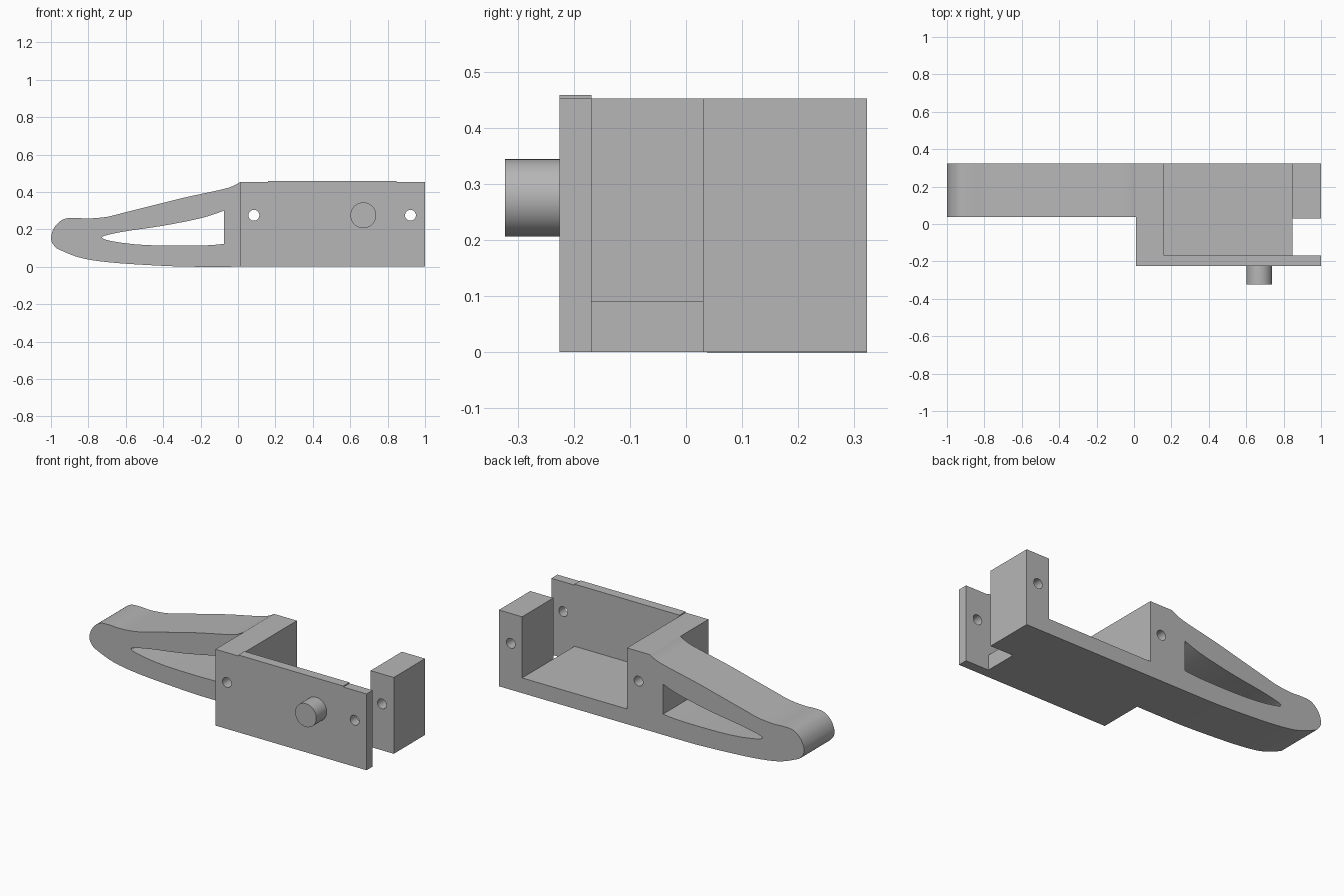
import bpy, bmesh, math
from mathutils import Vector

cube = bpy.data.objects.get("Cube")
if cube:
    bpy.data.objects.remove(cube, do_unlink=True)

grey = bpy.data.materials.new("plain_grey")
grey.use_nodes = True
grey.diffuse_color = (0.47, 0.47, 0.47, 1)
grey.node_tree.nodes["Principled BSDF"].inputs["Base Color"].default_value = grey.diffuse_color

FRONT, INNER, BACK = -0.225, -0.168, 0.323
LEFT, WALL, END, RIGHT = 0.01, 0.16, 0.848, 1.0
FLOOR, TOP, MID = 0.09, 0.452, 0.275


def prism(name, outline, axis, low, high):
    """Extrude a 2D outline along Y (outline in xz) or Z (outline in xy)."""
    bm = bmesh.new()
    place = (lambda a, b: (a, low, b)) if axis == "Y" else (lambda a, b: (a, b, low))
    face = bm.faces.new([bm.verts.new(place(a, b)) for a, b in outline])
    grown = bmesh.ops.extrude_face_region(bm, geom=[face])["geom"]
    shift = Vector((0, high - low, 0) if axis == "Y" else (0, 0, high - low))
    bmesh.ops.translate(bm, vec=shift, verts=[g for g in grown if isinstance(g, bmesh.types.BMVert)])
    bmesh.ops.recalc_face_normals(bm, faces=bm.faces)
    mesh = bpy.data.meshes.new(name)
    bm.to_mesh(mesh)
    bm.free()
    mesh.materials.append(grey)
    obj = bpy.data.objects.new(name, mesh)
    bpy.context.collection.objects.link(obj)
    return obj


def rect(x0, x1, y0, y1):
    return [(x0, y0), (x1, y0), (x1, y1), (x0, y1)]


def circle(x, z, r, n=40):
    return [(x + r * math.cos(math.tau * i / n), z + r * math.sin(math.tau * i / n)) for i in range(n)]


def spline(points, steps=4):
    """Smooth open curve through the points."""
    pts = [Vector(p) for p in points]
    pts = [pts[0]] + pts + [pts[-1]]
    out = []
    for a, b, c, d in zip(pts, pts[1:], pts[2:], pts[3:]):
        for i in range(steps):
            t = i / steps
            p = b + (c - a) * (t / 2) + (2 * a - 5 * b + 4 * c - d) * (t * t / 2) \
                + (3 * b - a - 3 * c + d) * (t ** 3 / 2)
            out.append(tuple(p))
    return out + [tuple(pts[-1])]


def activate(obj):
    bpy.ops.object.select_all(action="DESELECT")
    obj.select_set(True)
    bpy.context.view_layer.objects.active = obj


def cut(obj, cutter):
    mod = obj.modifiers.new("cut", "BOOLEAN")
    mod.operation, mod.solver, mod.object = "DIFFERENCE", "EXACT", cutter
    activate(obj)
    bpy.ops.object.modifier_apply(modifier=mod.name)
    bpy.data.objects.remove(cutter, do_unlink=True)


def smooth(obj):
    activate(obj)
    bpy.ops.object.shade_smooth_by_angle(angle=math.radians(25))


# Housing: notched footprint, open pocket and two through holes
housing = prism("housing", [(LEFT, FRONT), (RIGHT, FRONT), (RIGHT, INNER), (END, INNER),
                            (END, 0.03), (RIGHT, 0.03), (RIGHT, BACK), (LEFT, BACK)], "Z", 0, TOP)
cut(housing, prism("pocket_cutter", rect(WALL, END, INNER, 0.5), "Z", FLOOR, 0.6))
for x in (0.085, 0.922):
    cut(housing, prism("hole_cutter", circle(x, MID, 0.029), "Y", -0.5, 0.5))
smooth(housing)

# Thin raised lip on top of the front plate
prism("plate_lip", rect(WALL, END, FRONT, INNER), "Z", TOP, 0.458)

# Round pin on the front plate
smooth(prism("front_pin", circle(0.67, MID, 0.069, 64), "Y", -0.323, FRONT))

# Tapering arm with a rounded tip
arm_outline = spline([(LEFT, TOP), (-0.03, 0.43), (-0.1, 0.41), (-0.29, 0.369), (-0.45, 0.329),
                      (-0.61, 0.289), (-0.7, 0.267), (-0.8, 0.258), (-0.87, 0.261), (-0.93, 0.255),
                      (-0.975, 0.22), (-0.998, 0.17), (-0.995, 0.13), (-0.97, 0.098)])
arm_outline += spline([(-0.96, 0.093), (-0.87, 0.056), (-0.78, 0.035), (-0.65, 0.02),
                       (-0.5, 0.01), (-0.36, 0.003), (-0.25, 0), (LEFT, 0)])
arm = prism("arm", arm_outline, "Y", 0.037, BACK)

# Long teardrop window through the arm
window = spline([(-0.075, 0.3), (-0.16, 0.27), (-0.26, 0.246), (-0.42, 0.216), (-0.58, 0.193),
                 (-0.69, 0.172), (-0.728, 0.156), (-0.68, 0.138), (-0.55, 0.12), (-0.39, 0.113),
                 (-0.18, 0.114), (-0.075, 0.122)])
cut(arm, prism("window_cutter", window, "Y", -0.5, 0.5))
smooth(arm)
